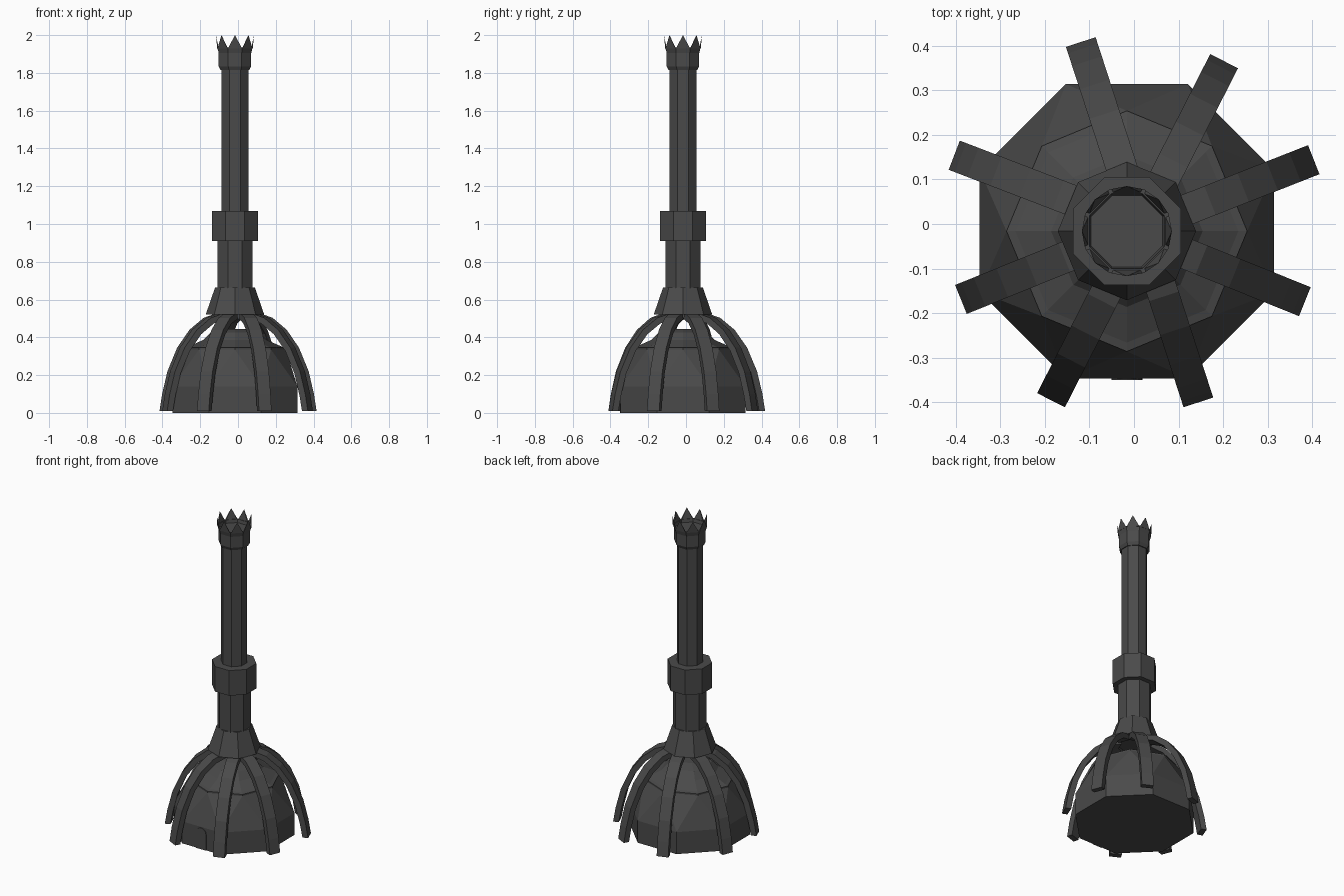
import bpy, bmesh, math

if "Cube" in bpy.data.objects:
    bpy.data.objects.remove(bpy.data.objects["Cube"])

C = -0.016          # tower axis offset in x and y
IRON = bpy.data.materials.new("dark_iron")
IRON.diffuse_color = (0.068, 0.068, 0.068, 1)
IRON.use_nodes = True
IRON.node_tree.nodes["Principled BSDF"].inputs["Base Color"].default_value = IRON.diffuse_color


def finish(name, bm):
    bmesh.ops.recalc_face_normals(bm, faces=bm.faces[:])
    me = bpy.data.meshes.new(name)
    bm.to_mesh(me)
    bm.free()
    me.materials.append(IRON)
    ob = bpy.data.objects.new(name, me)
    bpy.context.collection.objects.link(ob)
    return ob


def loft(name, rings, n=8):
    """Stack of n-gons: (corner radius, z, half-step turn 0 or 1)."""
    bm = bmesh.new()
    step = 2 * math.pi / n
    vs = [[bm.verts.new((C + r * math.cos((k + h / 2) * step),
                         C + r * math.sin((k + h / 2) * step), z))
           for k in range(n)] for r, z, h in rings]
    for i in range(len(vs) - 1):
        a, b = vs[i], vs[i + 1]
        ha, hb = rings[i][2], rings[i + 1][2]
        for k in range(n):
            m = (k + 1) % n
            if ha == hb:
                bm.faces.new((a[k], a[m], b[m], b[k]))
            elif ha:
                bm.faces.new((a[k - 1], a[k], b[k]))
                bm.faces.new((a[k], b[m], b[k]))
            else:
                bm.faces.new((a[k], a[m], b[k]))
                bm.faces.new((a[m], b[m], b[k]))
    bm.faces.new(vs[0])
    bm.faces.new(vs[-1])
    return finish(name, bm)


def apo(r):
    return r / math.cos(math.pi / 8)


# Octagonal hall with faceted roof, lip and low inner dome
loft("base_hall", [(apo(.33), 0, 1), (apo(.33), .14, 1), (.27, .335, 0), (.27, .345, 0),
                   (.25, .35, 0), (.17, .385, 0), (.13, .425, 0), (.06, .445, 0)])

# Tower: flared foot, lower shaft, collar, upper shaft
loft("tower_foot", [(.155, .52, 0), (.105, .665, 0)])
loft("lower_shaft", [(apo(.092), .64, 1), (apo(.092), .92, 1)])
loft("collar", [(apo(.121), .91, 1), (apo(.121), 1.07, 1)])
loft("upper_shaft", [(apo(.071), 1.06, 1), (apo(.071), 1.83, 1)])
loft("crown_cup", [(apo(.076), 1.815, 1), (apo(.086), 1.835, 1), (apo(.086), 1.905, 1),
                   (apo(.094), 1.935, 1), (apo(.084), 1.935, 1), (apo(.08), 1.915, 1)])

# Crown spikes, one on each flat
bm = bmesh.new()
for k in range(8):
    a = k * math.pi / 4
    def pt(r, t, z):
        return bm.verts.new((C + r * math.cos(a) - t * math.sin(a),
                             C + r * math.sin(a) + t * math.cos(a), z))
    o1, o2 = pt(.094, -.037, 1.93), pt(.094, .037, 1.93)
    i1, i2 = pt(.086, -.033, 1.93), pt(.086, .033, 1.93)
    tip = pt(.101, 0, 2.0)
    for f in ((o1, o2, tip), (o2, i2, tip), (i2, i1, tip), (i1, o1, tip), (o1, i1, i2, o2)):
        bm.faces.new(f)
finish("crown_spikes", bm)

# Curved ribs: tip position and heading in degrees
profile = [(0, .01), (.015, .10), (.045, .22), (.10, .345), (.17, .44), (.25, .503), (.33, .53)]
tips = [(.405, .145, 21.5), (.203, .367, 63), (-.12, .41, 108), (-.405, .155, 159),
        (-.39, -.17, 202), (-.187, -.397, 243), (.145, -.402, 288), (.385, -.175, 338)]
for n, (x, y, deg) in enumerate(tips):
    dx, dy = math.cos(math.radians(deg)), math.sin(math.radians(deg))
    bm = bmesh.new()
    rows = []
    for i, (s, z) in enumerate(profile):
        p, q = profile[max(i - 1, 0)], profile[min(i + 1, len(profile) - 1)]
        ts, tz = q[0] - p[0], q[1] - p[1]
        L = math.hypot(ts, tz)
        row = []
        for depth, side in ((0, -.035), (0, .035), (.034, .035), (.034, -.035)):
            r = -s - depth * tz / L - .002
            zz = max(z - depth * ts / L, .01)
            row.append(bm.verts.new((x + dx * r - dy * side, y + dy * r + dx * side, zz)))
        rows.append(row)
    for a, b in zip(rows, rows[1:]):
        for k in range(4):
            bm.faces.new((a[k], a[(k + 1) % 4], b[(k + 1) % 4], b[k]))
    bm.faces.new(rows[0])
    bm.faces.new(rows[-1])
    finish(f"rib_{n + 1}", bm)

# Arched door plate on the front wall
bm = bmesh.new()
outline = [(-.035, 0), (.035, 0)] + [(.035 * math.cos(t * math.pi / 8), .10 + .035 * math.sin(t * math.pi / 8))
                                     for t in range(9)]
yb = C - .33
back = [bm.verts.new((C + u, yb + .002, z)) for u, z in outline]
front = [bm.verts.new((C + u, yb - .004, z)) for u, z in outline]
bm.faces.new(front)
bm.faces.new(back)
for k in range(len(outline)):
    m = (k + 1) % len(outline)
    bm.faces.new((front[k], front[m], back[m], back[k]))
finish("front_door", bm)
